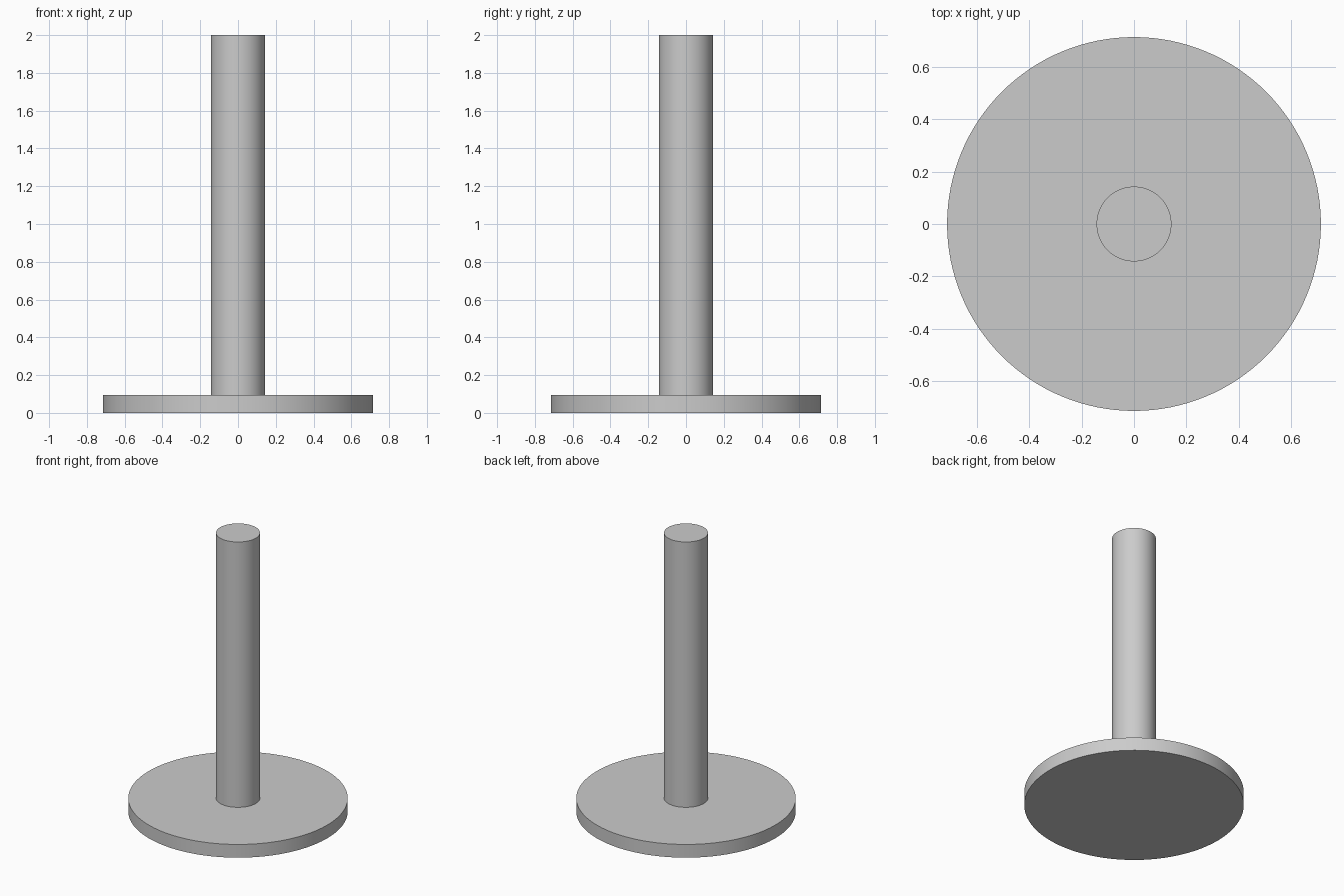
import bpy
import math

if "Cube" in bpy.data.objects:
    bpy.data.objects.remove(bpy.data.objects["Cube"])

BASE_HEIGHT = 0.095
TOTAL_HEIGHT = 2.0


def cylinder(name, radius, z_bottom, z_top):
    bpy.ops.mesh.primitive_cylinder_add(
        vertices=128, radius=radius, depth=z_top - z_bottom,
        location=(0, 0, (z_bottom + z_top) / 2))
    obj = bpy.context.object
    obj.name = name
    bpy.ops.object.shade_smooth_by_angle(angle=math.radians(30))
    return obj


# Flat round foot
cylinder("base_disc", 0.714, 0, BASE_HEIGHT)

# Upright round post standing on the foot
cylinder("post", 0.143, BASE_HEIGHT, TOTAL_HEIGHT)
